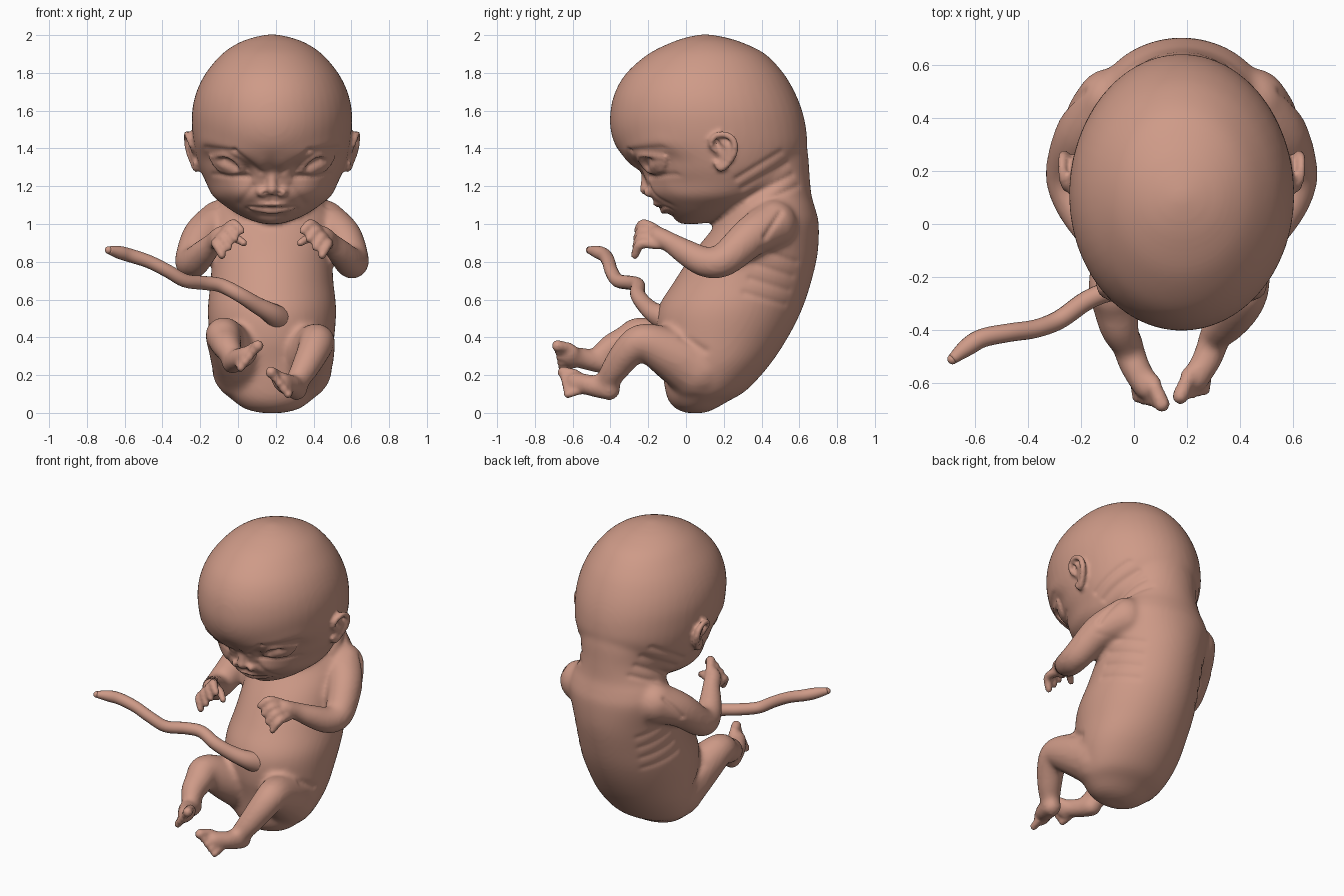
import bpy, bmesh, math
from mathutils import Vector, Matrix, Euler
from mathutils.bvhtree import BVHTree

if "Cube" in bpy.data.objects:
    bpy.data.objects.remove(bpy.data.objects["Cube"])

CX = 0.18  # the body's mirror plane; parts are modelled around x = 0, then shifted
skin = bpy.data.materials.new("skin_pink")
skin.diffuse_color = (0.62, 0.325, 0.245, 1)
skin.use_nodes = True
skin.node_tree.nodes["Principled BSDF"].inputs["Base Color"].default_value = skin.diffuse_color


def spline(rows, n=5):
    out, last = [], len(rows) - 1
    for i in range(last):
        a, b, c, d = [Vector(rows[max(0, min(last, i + k))]) for k in (-1, 0, 1, 2)]
        for j in range(n):
            t = j / n
            out.append((b * 2 + (c - a) * t + (a * 2 - b * 5 + c * 4 - d) * t * t
                        + (b * 3 - a - c * 3 + d) * t ** 3) * 0.5)
    return out + [Vector(rows[last])]


def loft(bm, rings):
    rings = [[bm.verts.new(p) for p in r] for r in rings]
    n = len(rings[0])
    for a, b in zip(rings, rings[1:]):
        for i in range(n):
            bm.faces.new((a[i], a[(i + 1) % n], b[(i + 1) % n], b[i]))
    bm.faces.new(rings[0][::-1])
    bm.faces.new(rings[-1])


def circle(n):
    return [(math.cos(2 * math.pi * i / n), math.sin(2 * math.pi * i / n)) for i in range(n)]


def stack(bm, rows, sides=48):
    """Horizontal oval sections: z, front y, back y, half width."""
    loft(bm, [[Vector((w * c, (f + b) / 2 + (b - f) / 2 * s, z)) for c, s in circle(sides)]
              for z, f, b, w in spline(rows)])


def ball(bm, c, r, rot=(0, 0, 0)):
    m = Matrix.LocRotScale(Vector(c), Euler(rot), Vector(r))
    lats = [math.radians(a) for a in (-86, -70, -50, -30, -10, 10, 30, 50, 70, 86)]
    loft(bm, [[m @ Vector((x * math.cos(a), y * math.cos(a), math.sin(a))) for x, y in circle(16)]
              for a in lats])


def tube(bm, rows, sides=16):
    """Round limb along points x, y, z, radius, with ball ends."""
    pts, rings, u = spline(rows), [], None
    for i, p in enumerate(pts):
        t = (pts[min(i + 1, len(pts) - 1)].xyz - pts[max(i - 1, 0)].xyz).normalized()
        u = t.orthogonal() if u is None else u - t * u.dot(t)
        u.normalize()
        v = t.cross(u)
        rings.append([p.xyz + (u * c + v * s) * p.w for c, s in circle(sides)])
    loft(bm, rings)
    for p in (pts[0], pts[-1]):
        ball(bm, p.xyz, (p.w,) * 3)


def make_object(bm, name):
    bmesh.ops.recalc_face_normals(bm, faces=bm.faces[:])
    for f in bm.faces:
        f.smooth = True
    me = bpy.data.meshes.new(name)
    bm.to_mesh(me)
    bm.free()
    ob = bpy.data.objects.new(name, me)
    bpy.context.collection.objects.link(ob)
    me.materials.append(skin)
    return ob


def fuse(bm, voxel, rounds):
    """Merge overlapping parts into one soft skin."""
    ob = make_object(bm, "fusing")
    m = ob.modifiers.new("merge", 'REMESH')
    m.mode, m.voxel_size = 'VOXEL', voxel
    m = ob.modifiers.new("soften", 'SMOOTH')
    m.factor, m.iterations = 0.5, rounds
    me = bpy.data.meshes.new_from_object(ob.evaluated_get(bpy.context.evaluated_depsgraph_get()))
    bpy.data.objects.remove(ob)
    out = bmesh.new()
    out.from_mesh(me)
    bpy.data.meshes.remove(me)
    return out


def sculpt(bm, strokes):
    """Strokes along a line seen from the side ('x') or front ('y'), mirrored."""
    bm.normal_update()
    strokes = [(s, min(s[2], s[4]) - 2.4 * s[5], max(s[2], s[4]) + 2.4 * s[5]) for s in strokes]
    for v in bm.verts:
        (x, y, z), n, push = v.co, v.normal, 0
        for (axis, u1, z1, u2, z2, width, depth), low, high in strokes:
            if not low < z < high:
                continue
            w, u = (abs(n.x), y) if axis == 'x' else (max(0, -n.y), abs(x))
            du, dz = u2 - u1, z2 - z1
            t = max(0, min(1, ((u - u1) * du + (z - z1) * dz) / (du * du + dz * dz + 1e-9)))
            d2 = ((u - u1 - du * t) ** 2 + (z - z1 - dz * t) ** 2) / (width * width)
            if d2 < 6:
                push += w * depth * math.exp(-d2)
        if push:
            v.co += n * push


def mix(a, b, t):
    return Vector(a).lerp(Vector(b), t)


bm = bmesh.new()
# torso and neck
stack(bm, [(0.0, 0, .1, .06), (.02, -.05, .15, .14), (.06, -.09, .22, .2), (.12, -.11, .32, .26),
           (.25, -.13, .44, .31), (.4, -.16, .54, .33), (.55, -.15, .615, .34), (.7, -.06, .665, .325),
           (.85, .04, .698, .32), (1.0, .16, .703, .33), (1.08, .2, .685, .31), (1.15, .23, .665, .27),
           (1.25, .2, .655, .25), (1.38, .2, .645, .25), (1.5, .2, .62, .2)])
# head
stack(bm, [(1.0, -.03, .07, .04), (1.015, -.05, .14, .1), (1.05, -.085, .25, .18), (1.1, -.145, .38, .255),
           (1.15, -.185, .47, .315), (1.22, -.215, .55, .35), (1.3, -.275, .6, .385), (1.4, -.365, .64, .41),
           (1.5, -.4, .637, .423), (1.6, -.4, .615, .423), (1.7, -.375, .575, .4), (1.8, -.315, .515, .35),
           (1.9, -.2, .42, .265), (1.96, -.08, .3, .175), (1.99, .01, .2, .09), (2.004, .08, .12, .02)])
# arms and legs; the leg on the -x side is lifted
LIFT = {1: Vector((0, 0, 0)), -1: Vector((.08, -.03, .14))}
for s in (1, -1):
    tube(bm, [(s * x, y, z, r) for x, y, z, r in (
        (.27, .46, 1.0, .13), (.37, .34, .93, .108), (.425, .2, .81, .09), (.41, .1, .8, .082),
        (.36, 0, .85, .07), (.31, -.08, .9, .056), (.28, -.14, .93, .055))])
    ball(bm, (s * .265, -.16, .93), (.055, .05, .065))
    o = LIFT[s]
    legs = []
    for x, y, z, r, k in ((.15, .06, .235, .17, 0), (.2, -.09, .32, .135, 0), (.235, -.225, .375, .1, .25),
                          (.22, -.3, .33, .088, .35), (.175, -.37, .24, .075, .75), (.13, -.42, .165, .06, 1)):
        p = Vector((x, y, z)) + o * k
        legs.append((s * p.x, p.y, p.z, r))
    tube(bm, legs)
    foot = [Vector(p) + o for p in ((.13, -.405, .125), (.1, -.5, .145), (.05, -.59, .165))]
    tube(bm, [(s * p.x, p.y, p.z, r) for p, r in zip(foot, (.06, .058, .05))])
    ball(bm, (s * (.05 + o.x), -.58 + o.y, .16 + o.z), (.045, .055, .08), (0, s * -.65, 0))

bm = fuse(bm, .017, 5)
# eye sockets, brows and cheeks
sculpt(bm, [('y', .14, 1.27, .33, 1.35, .05, -.035), ('y', .06, 1.33, .36, 1.43, .04, .012),
            ('y', .13, 1.17, .24, 1.19, .06, .015), ('y', 0, 1.27, .03, 1.26, .04, -.015),
            ('y', 0, 1.1, .06, 1.1, .04, .012)])
tree = BVHTree.FromBMesh(bm)


def face(x, z, off, r):
    y = tree.ray_cast(Vector((x, -2, z)), Vector((0, 1, 0)))[0].y
    return (x, y - off, z, r)


def temple(s, y, z, off, r):
    x = tree.ray_cast(Vector((3 * s, y, z)), Vector((-s, 0, 0)))[0].x
    return (x + s * off, y, z, r)


# nose
tube(bm, [face(0, 1.27, -.02, .022), face(0, 1.225, 0, .026), face(0, 1.185, .012, .034)])
# lips
tube(bm, [face(x, z, .002, r) for x, z, r in ((-.12, 1.088, .01), (-.05, 1.102, .015), (0, 1.1, .016),
                                              (.05, 1.102, .015), (.12, 1.088, .01))])
tube(bm, [face(x, z, .002, r) for x, z, r in ((-.11, 1.082, .01), (0, 1.07, .018), (.11, 1.082, .01))])
for s in (1, -1):
    ball(bm, face(s * .05, 1.168, .004, 0)[:3], (.032, .032, .026))
    # eyeball and lids
    ball(bm, face(s * .24, 1.318, -.018, 0)[:3], (.085, .042, .042), (0, s * -.4, s * .45))
    for lid in (((.155, 1.282), (.19, 1.335), (.25, 1.364), (.325, 1.355)),
                ((.155, 1.282), (.215, 1.272), (.28, 1.292), (.325, 1.355))):
        tube(bm, [face(s * x, z, .012, .013) for x, z in lid])
    # ear
    tube(bm, [temple(s, y, z, off, r) for y, z, off, r in (
        (.17, 1.375, .01, .012), (.135, 1.42, .015, .015), (.15, 1.46, .025, .016), (.2, 1.475, .035, .017),
        (.25, 1.445, .045, .018), (.258, 1.385, .045, .018), (.225, 1.325, .03, .018),
        (.185, 1.295, .02, .02), (.16, 1.32, .015, .014))])
    tube(bm, [temple(s, y, z, off, .012) for y, z, off in (
        (.19, 1.435, .018), (.222, 1.4, .028), (.205, 1.35, .022), (.18, 1.325, .015))])
    ball(bm, temple(s, .215, 1.39, .008, 0)[:3], (.02, .045, .075))
    # fingers and thumb
    for i in range(4):
        t = i / 3
        path = [mix((.25, -.15, .965), (.3, -.15, .89), t), mix((.205, -.225, 1.0), (.295, -.24, .895), t),
                mix((.165, -.255, .965), (.265, -.27, .835), t)]
        tube(bm, [(s * p.x, p.y, p.z, r) for p, r in zip(path, (.027, .027, .022))], 12)
    tube(bm, [(s * .26, -.13, .93, .03), (s * .195, -.165, .925, .025), (s * .15, -.2, .9, .02)], 12)
    # toes
    for i in range(5):
        t, o = i / 4, LIFT[s]
        a = mix((.02, -.59, .205), (.095, -.57, .115), t) + o
        b = mix((-.005, -.65, .215), (.085, -.625, .1), t) + o
        r = .031 if i == 0 else .023
        tube(bm, [(s * a.x, a.y, a.z, r * .9), (s * b.x, b.y, b.z, r)], 12)

bm = fuse(bm, .0115, 2)
# fine creases: mouth, nostrils, eyes, neck folds, ribs, armpit
folds = [('y', 0, 1.087, .125, 1.085, .01, -.016), ('y', .032, 1.157, .036, 1.157, .012, -.018),
         ('y', .06, 1.275, .2, 1.385, .013, -.012), ('y', .2, 1.385, .35, 1.405, .013, -.012),
         ('y', .12, 1.25, .31, 1.262, .013, -.01), ('y', .1, 1.2, .17, 1.11, .018, -.008),
         ('y', 0, 1.125, 0, 1.145, .012, -.008), ('y', 0, 1.04, .06, 1.045, .012, -.005)]
folds += [('x', .27 + .03 * i, 1.24 - .05 * i, .5 + .03 * i, 1.38 - .06 * i, .016, -.009) for i in range(4)]
folds += [('x', .4 - .03 * i, .86 - .075 * i, .58 - .02 * i, .8 - .075 * i, .018, -.006) for i in range(4)]
folds += [('x', .42, .93, .5, 1.06, .016, -.012), ('x', -.02, .4, .1, .33, .02, -.008)]
sculpt(bm, folds)
for v in bm.verts:
    v.co.x += CX
make_object(bm, "body")

# umbilical cord
bm = bmesh.new()
tube(bm, [(.22, -.08, .49, .08), (.18, -.16, .525, .056), (.1, -.215, .57, .045), (.01, -.255, .625, .04),
          (-.09, -.255, .675, .038), (-.18, -.29, .688, .037), (-.28, -.36, .7, .036), (-.37, -.395, .75, .035),
          (-.47, -.41, .8, .035), (-.57, -.43, .833, .036), (-.63, -.465, .85, .034), (-.685, -.51, .862, .02)])
make_object(bm, "umbilical_cord")
